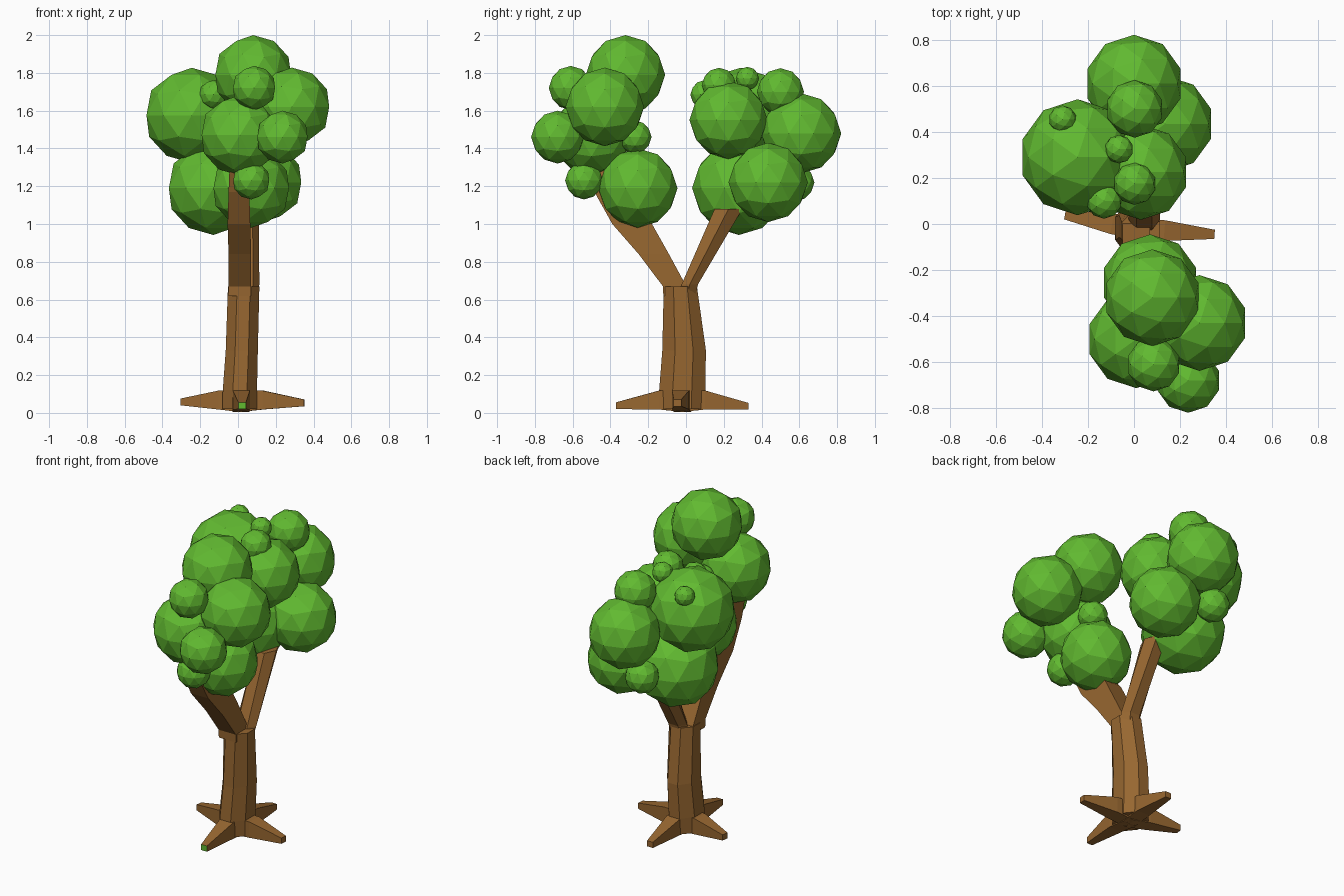
import bpy, bmesh, math
from mathutils import Vector

if "Cube" in bpy.data.objects:
    bpy.data.objects.remove(bpy.data.objects["Cube"])


def material(name, rgb):
    m = bpy.data.materials.new(name)
    m.diffuse_color = (*rgb, 1)
    m.use_nodes = True
    m.node_tree.nodes["Principled BSDF"].inputs["Base Color"].default_value = m.diffuse_color
    return m


LEAF = material("leaf_green", (0.12, 0.49, 0.03))
BARK = material("bark_brown", (0.31, 0.135, 0.03))


def finish(bm, name, *mats):
    bmesh.ops.recalc_face_normals(bm, faces=bm.faces)
    me = bpy.data.meshes.new(name)
    bm.to_mesh(me)
    bm.free()
    for m in mats:
        me.materials.append(m)
    ob = bpy.data.objects.new(name, me)
    bpy.context.collection.objects.link(ob)
    return ob


def loft(name, rings, tip_green=False):
    """Skin a list of closed rings of points and cap both ends."""
    bm = bmesh.new()
    vs = [[bm.verts.new(p) for p in ring] for ring in rings]
    n = len(vs[0])
    for a, b in zip(vs, vs[1:]):
        for i in range(n):
            j = (i + 1) % n
            bm.faces.new((a[i], a[j], b[j], b[i]))
    bm.faces.new(vs[0])
    tip = bm.faces.new(vs[-1])
    if tip_green:
        tip.material_index = 1
    return finish(bm, name, BARK, LEAF)


def level_ring(x, y, z, rx, ry, n, phase):
    return [(x + rx * math.cos(phase + math.tau * i / n),
             y + ry * math.sin(phase + math.tau * i / n), z) for i in range(n)]


def box_ring(x, y, z, hx, hy):
    return [(x - hx, y - hy, z), (x + hx, y - hy, z), (x + hx, y + hy, z), (x - hx, y + hy, z)]


# Trunk
loft("trunk", [level_ring(*r, 8, math.pi / 8) for r in (
    (0.01, -0.02, 0.02, 0.10, 0.125), (0.01, -0.02, 0.12, 0.098, 0.132),
    (0.02, -0.01, 0.33, 0.092, 0.125), (0.03, -0.03, 0.67, 0.09, 0.095))])

# Two branches, the back one with a level cut end
loft("front_branch", [box_ring(*r) for r in (
    (0.01, -0.06, 0.62, 0.06, 0.06), (0.01, -0.06, 0.67, 0.06, 0.062),
    (0.01, -0.17, 0.84, 0.06, 0.08), (0.005, -0.285, 1.0, 0.06, 0.105),
    (0.005, -0.41, 1.17, 0.055, 0.075), (0.0, -0.47, 1.3, 0.045, 0.06))])
loft("back_branch", [level_ring(*r, 6, 0) for r in (
    (0.04, 0.0, 0.6, 0.06, 0.05), (0.045, 0.02, 0.68, 0.068, 0.05),
    (0.045, 0.225, 1.08, 0.065, 0.085))])


# Four roots tapering outward
def root(name, tip, z_tip, tip_green=False):
    end = Vector(tip)
    start = Vector((0.015, -0.02))
    d = (end - start).normalized()
    side = Vector((-d.y, d.x))
    rings = []
    for t, z, w, h in ((0.0, 0.06, 0.045, 0.055), (0.35, 0.068, 0.045, 0.05),
                       (1.0, z_tip, 0.02, 0.018)):
        c = start.lerp(end, t)
        rings.append([(c.x + side.x * w * s, c.y + side.y * w * s, z + h * k)
                      for s, k in ((-1, -1), (1, -1), (1, 1), (-1, 1))])
    loft(name, rings, tip_green)


root("right_root", (0.35, -0.045), 0.053)
root("left_root", (-0.30, 0.04), 0.058)
root("front_root", (0.022, -0.37), 0.038, True)
root("back_root", (0.02, 0.33), 0.035)

# Leaf clumps: x, y, z, radius
FRONT = ((0.08, -0.32, 1.79, 0.21), (0.285, -0.43, 1.62, 0.208), (0.01, -0.50, 1.47, 0.213),
         (0.235, -0.68, 1.46, 0.14), (0.085, -0.61, 1.72, 0.117), (0.07, -0.54, 1.23, 0.1),
         (0.07, -0.255, 1.19, 0.21), (0.08, -0.27, 1.46, 0.088))
BACK = ((0.0, 0.61, 1.48, 0.212), (0.003, 0.50, 1.70, 0.125), (-0.245, 0.29, 1.575, 0.252),
        (0.03, 0.225, 1.55, 0.207), (0.135, 0.435, 1.22, 0.21), (-0.13, 0.28, 1.19, 0.248),
        (-0.10, 0.58, 1.22, 0.1), (-0.31, 0.455, 1.735, 0.06), (-0.065, 0.325, 1.77, 0.062),
        (0.003, 0.175, 1.735, 0.092), (-0.13, 0.10, 1.685, 0.077))
for group, clumps in (("front", FRONT), ("back", BACK)):
    for i, (x, y, z, r) in enumerate(clumps):
        bm = bmesh.new()
        bmesh.ops.create_icosphere(bm, subdivisions=2, radius=r)
        bmesh.ops.translate(bm, verts=bm.verts, vec=(x, y, z))
        finish(bm, f"{group}_leaf_clump_{i + 1}", LEAF)
